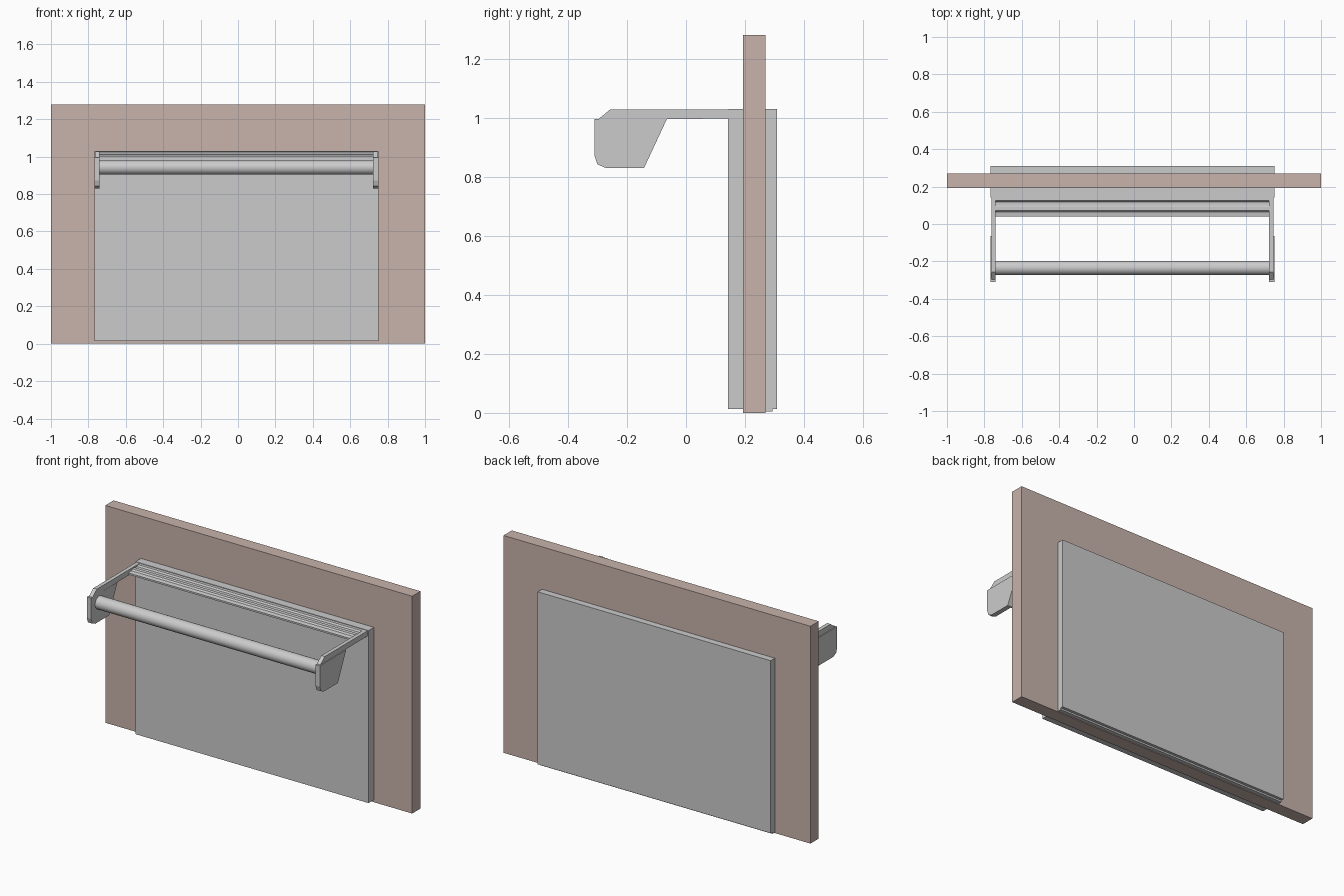
import bpy, bmesh, math

if "Cube" in bpy.data.objects:
    bpy.data.objects.remove(bpy.data.objects["Cube"])


def material(name, rgb):
    m = bpy.data.materials.new(name)
    m.diffuse_color = (*rgb, 1)
    m.use_nodes = True
    m.node_tree.nodes["Principled BSDF"].inputs["Base Color"].default_value = m.diffuse_color
    return m


GREY = material("light_grey_metal", (0.6, 0.6, 0.6))
WALL = material("dusty_pink_wall", (0.58, 0.45, 0.41))


def extrude_x(name, profile, x0, x1, mat):
    """Extrude a (y, z) profile from x0 to x1."""
    bm = bmesh.new()
    face = bm.faces.new([bm.verts.new((x0, y, z)) for y, z in profile])
    ext = bmesh.ops.extrude_face_region(bm, geom=[face])
    verts = [g for g in ext["geom"] if isinstance(g, bmesh.types.BMVert)]
    bmesh.ops.translate(bm, verts=verts, vec=(x1 - x0, 0, 0))
    bmesh.ops.recalc_face_normals(bm, faces=bm.faces[:])
    mesh = bpy.data.meshes.new(name)
    bm.to_mesh(mesh)
    bm.free()
    mesh.materials.append(mat)
    obj = bpy.data.objects.new(name, mesh)
    bpy.context.collection.objects.link(obj)
    return obj


def box(name, x0, x1, y0, y1, z0, z1, mat):
    return extrude_x(name, [(y0, z0), (y1, z0), (y1, z1), (y0, z1)], x0, x1, mat)


LEFT, RIGHT = -0.768, 0.75
MID = (LEFT + RIGHT) / 2

# Wall and the panel passing through it
box("wall", -1, 1, 0.193, 0.27, 0, 1.28, WALL)
box("panel", LEFT, RIGHT, 0.143, 0.309, 0.014, 1.03, GREY)
box("rear_sill", LEFT, RIGHT, 0.2, 0.293, 0.004, 0.014, GREY)

# Stepped shelf rail in front of the panel top
extrude_x("shelf_rail", [(0.04, 1.0), (0.143, 1.0), (0.143, 1.027), (0.125, 1.027),
                         (0.118, 1.018), (0.1, 1.018), (0.094, 1.022),
                         (0.072, 1.022), (0.064, 1.014), (0.04, 1.01)],
          LEFT + 0.028, RIGHT - 0.028, GREY)

# Support arms and end brackets, mirrored about the panel middle
arm = [(-0.297, 0.995), (0.143, 0.997), (0.143, 1.028), (-0.257, 1.028)]
bracket = [(-0.31, 0.995), (-0.065, 0.995), (-0.142, 0.83), (-0.272, 0.83),
           (-0.3, 0.842), (-0.31, 0.872)]
for side, s in (("left", -1), ("right", 1)):
    outer = (RIGHT - LEFT) / 2
    extrude_x(side + "_arm", arm, MID + s * (outer - 0.005), MID + s * (outer - 0.028), GREY)
    extrude_x(side + "_bracket", bracket, MID + s * outer, MID + s * (outer - 0.028), GREY)

# Round bar between the brackets
bpy.ops.mesh.primitive_cylinder_add(vertices=32, radius=0.038, depth=RIGHT - LEFT - 0.05,
                                    location=(MID, -0.235, 0.942),
                                    rotation=(0, math.pi / 2, 0))
bar = bpy.context.object
bar.name = "round_bar"
bar.data.materials.append(GREY)
bpy.ops.object.shade_smooth_by_angle()
